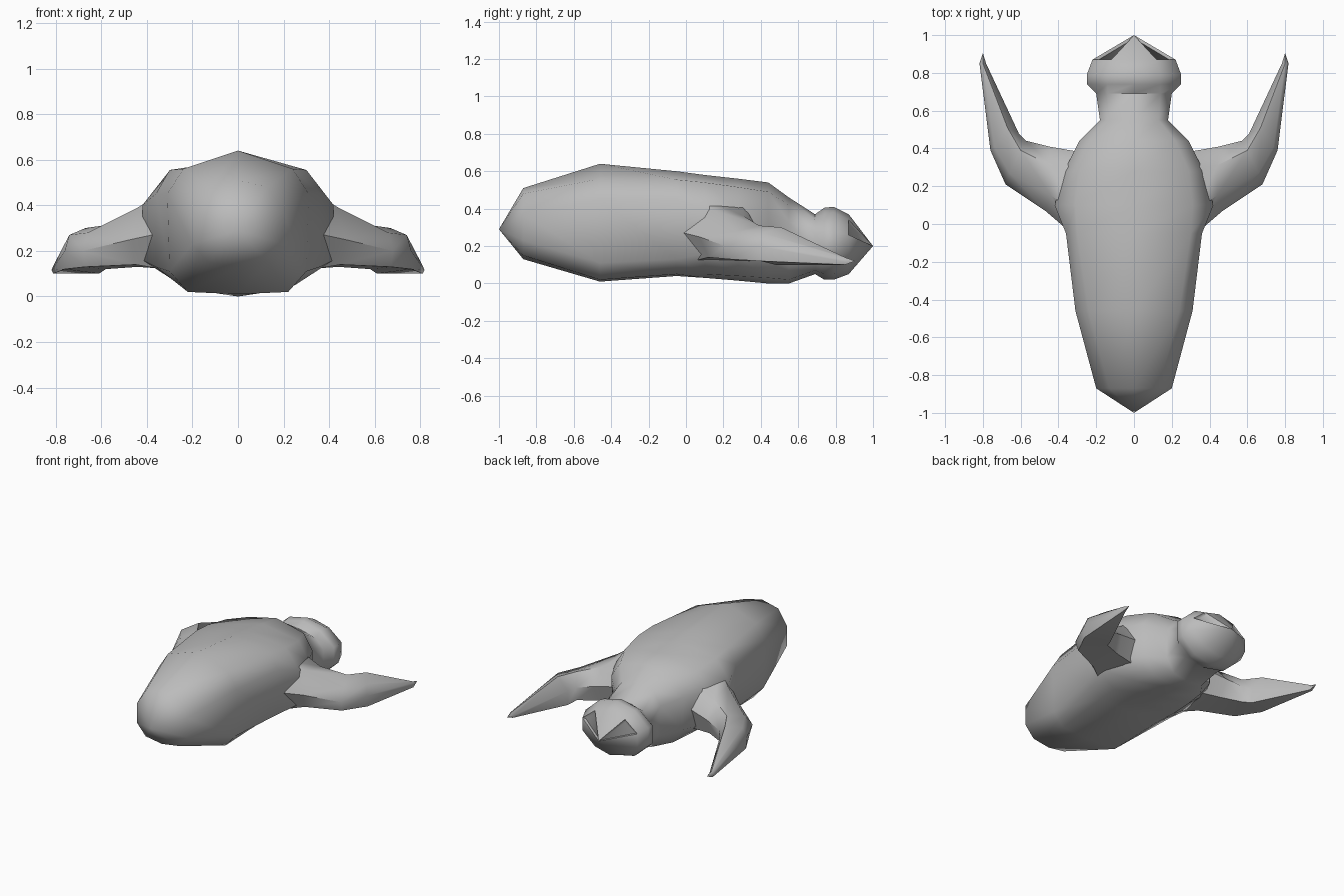
import bpy
import bmesh
import math

cube = bpy.data.objects.get("Cube")
if cube:
    bpy.data.objects.remove(cube, do_unlink=True)

# One stone grey for the whole animal
grey = bpy.data.materials.new("stone grey")
grey.use_nodes = True
grey.diffuse_color = (0.5, 0.5, 0.5, 1)
grey.node_tree.nodes["Principled BSDF"].inputs["Base Color"].default_value = (0.5, 0.5, 0.5, 1)


def loft(bm, rings, tip=None, start=None):
    """Skin closed rings in order, ending in optional points; returns tip faces."""
    loops = [[bm.verts.new(p) for p in ring] for ring in rings]
    n = len(loops[0])
    for a, b in zip(loops, loops[1:]):
        for i in range(n):
            bm.faces.new((a[i], a[(i + 1) % n], b[(i + 1) % n], b[i]))
    tip_faces = []
    for loop, point in ((loops[0], start), (loops[-1], tip)):
        if point is None:
            bm.faces.new(loop)
            continue
        v = bm.verts.new(point)
        tip_faces = [bm.faces.new((loop[i], loop[(i + 1) % n], v)) for i in range(n)]
    return tip_faces


def finish(name, bm, angle):
    bmesh.ops.recalc_face_normals(bm, faces=bm.faces)
    mesh = bpy.data.meshes.new(name)
    bm.to_mesh(mesh)
    bm.free()
    obj = bpy.data.objects.new(name, mesh)
    bpy.context.collection.objects.link(obj)
    mesh.materials.append(grey)
    bpy.ops.object.select_all(action='DESELECT')
    obj.select_set(True)
    bpy.context.view_layer.objects.active = obj
    bpy.ops.object.shade_smooth_by_angle(angle=math.radians(angle))
    return obj


# Body, neck and head: y, top z, four (x, z) points down one side, bottom z
sections = [
    (-0.87, 0.51, (0.13, 0.48), (0.20, 0.37), (0.20, 0.23), (0.13, 0.15), 0.13),
    (-0.46, 0.64, (0.24, 0.56), (0.31, 0.45), (0.30, 0.11), (0.22, 0.02), 0.01),
    (-0.05, 0.60, (0.30, 0.555), (0.36, 0.45), (0.36, 0.13), (0.24, 0.05), 0.04),
    (0.10, 0.58, (0.31, 0.54), (0.42, 0.40), (0.42, 0.16), (0.25, 0.05), 0.03),
    (0.28, 0.56, (0.29, 0.515), (0.37, 0.39), (0.36, 0.15), (0.23, 0.04), 0.015),
    (0.44, 0.54, (0.22, 0.49), (0.29, 0.38), (0.28, 0.14), (0.20, 0.03), 0.0),
    (0.55, 0.46, (0.13, 0.42), (0.18, 0.33), (0.18, 0.12), (0.12, 0.02), 0.0),
    (0.69, 0.37, (0.14, 0.34), (0.20, 0.27), (0.20, 0.15), (0.14, 0.07), 0.05),
    (0.74, 0.405, (0.14, 0.37), (0.25, 0.28), (0.25, 0.15), (0.14, 0.05), 0.02),
    (0.79, 0.41, (0.14, 0.38), (0.25, 0.28), (0.25, 0.15), (0.14, 0.05), 0.02),
    (0.87, 0.37, (0.12, 0.34), (0.22, 0.26), (0.22, 0.17), (0.12, 0.08), 0.05),
]
rings = []
for y, top, *side, bottom in sections:
    half = [(x, y, z) for x, z in side]
    rings.append([(0, y, top)] + half + [(0, y, bottom)]
                 + [(-x, yy, z) for x, yy, z in reversed(half)])
bm = bmesh.new()
snout = loft(bm, rings, tip=(0, 1.0, 0.2), start=(0, -1.0, 0.29))

# Shallow eye hollows in the upper cheek faces of the snout
bmesh.ops.recalc_face_normals(bm, faces=bm.faces)
bmesh.ops.inset_individual(bm, faces=[snout[1], snout[-2]], thickness=0.018, depth=-0.015)
finish("body_and_head", bm, 60)

# Front flippers: rings run rear, upper rear, upper front, front, lower front, lower rear
flipper_rings = [
    [(.33, -.05, .28), (.33, .08, .46), (.30, .30, .43), (.28, .38, .28), (.30, .34, .12), (.33, .04, .12)],
    [(.47, .07, .25), (.44, .15, .39), (.44, .31, .36), (.45, .41, .25), (.44, .36, .13), (.45, .12, .14)],
    [(.68, .21, .20), (.66, .27, .28), (.60, .39, .31), (.57, .44, .22), (.58, .42, .12), (.67, .23, .13)],
    [(.76, .39, .20), (.74, .41, .27), (.67, .51, .30), (.61, .48, .20), (.61, .48, .10), (.76, .40, .12)],
    [(.818, .85, .115), (.81, .85, .135), (.80, .85, .14), (.783, .85, .12), (.79, .85, .10), (.81, .85, .10)],
]
for name, sx in (("left_flipper", 1), ("right_flipper", -1)):
    bm = bmesh.new()
    loft(bm, [[(x * sx, y, z) for x, y, z in r] for r in flipper_rings],
         tip=(0.80 * sx, 0.905, 0.12))
    finish(name, bm, 50)
